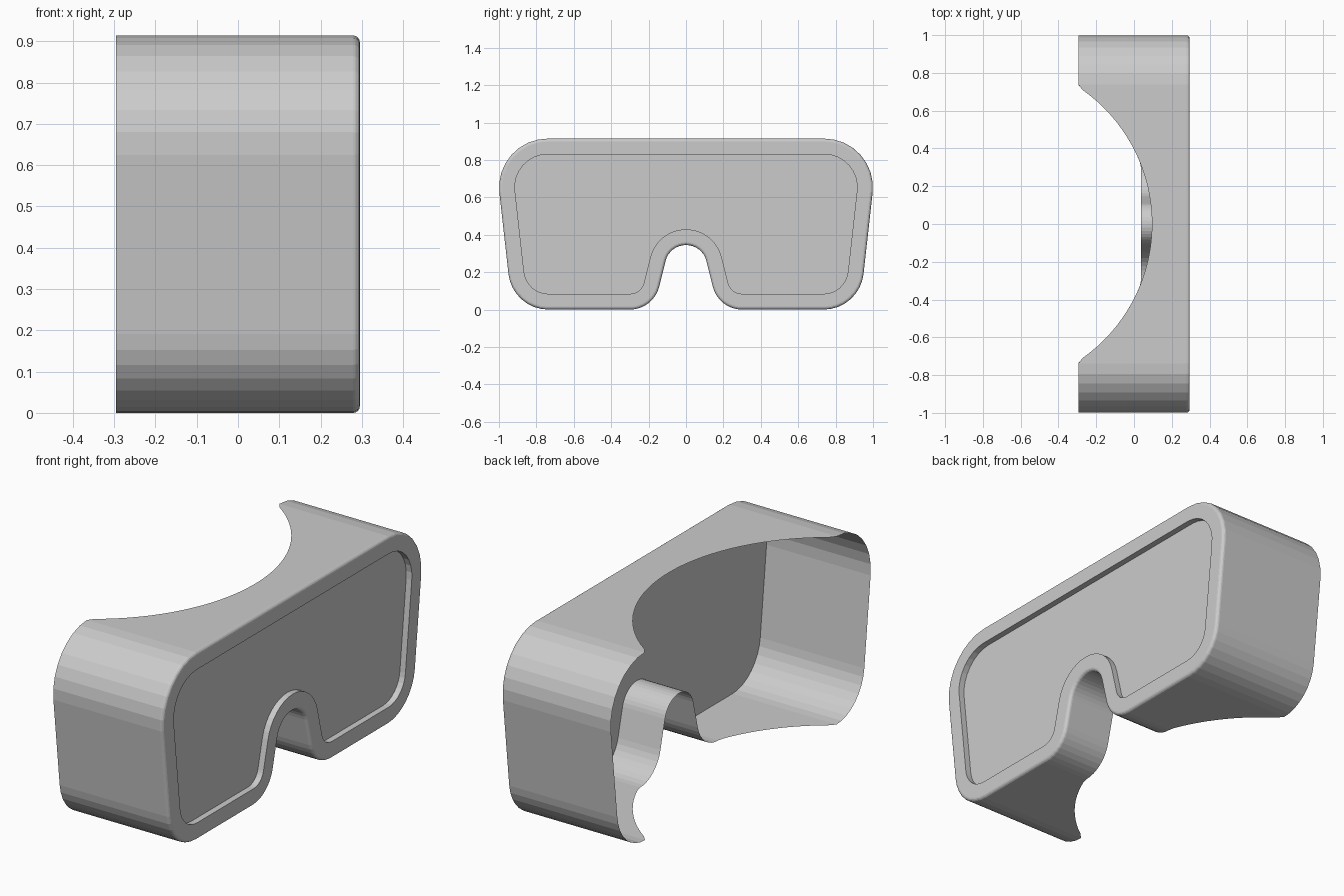
import bpy, math
from mathutils import Vector

if "Cube" in bpy.data.objects:
    bpy.data.objects.remove(bpy.data.objects["Cube"])

FRONT, BACK, BEVEL, LIP, RECESS = 0.295, -0.295, 0.016, 0.084, 0.03

# Goggle outline in the YZ plane: corner y, z, fillet radius (right half, then mirrored)
half = [(0.088, 0.345, 0.112), (0.174, 0.0, 0.161),
        (0.928, 0.0, 0.215), (1.03, 0.914, 0.26)]
corners = half + [(-y, z, r) for y, z, r in reversed(half)]


def rounded_outline(pts, seg=8, step=0.03):
    """Return (point, inward normal) pairs around a counter-clockwise filleted polygon."""
    arcs = []
    for i, (y, z, r) in enumerate(pts):
        p = Vector((y, z))
        a = (p - Vector(pts[i - 1][:2])).normalized()
        b = (Vector(pts[(i + 1) % len(pts)][:2]) - p).normalized()
        turn = math.atan2(a.x * b.y - a.y * b.x, a.dot(b))
        s = 1 if turn > 0 else -1
        n0 = Vector((-a.y, a.x))
        c = p - a * r * math.tan(abs(turn) / 2) + n0 * r * s
        arc = []
        for k in range(seg + 1):
            t = turn * k / seg
            n = Vector((n0.x * math.cos(t) - n0.y * math.sin(t),
                        n0.x * math.sin(t) + n0.y * math.cos(t)))
            arc.append((c - n * r * s, n))
        arcs.append(arc)
    out = []
    for i, arc in enumerate(arcs):
        out += arc
        p, n = arc[-1]
        q = arcs[(i + 1) % len(arcs)][0][0]
        count = max(1, math.ceil((q - p).length / step))
        out += [(p.lerp(q, k / count), n) for k in range(1, count)]
    return out


outline = rounded_outline(corners)


def back_x(p):
    """Rear edge: round forehead cut, with a straight edge across the nose bridge."""
    radius = 0.869
    x = 0.095 - radius + math.sqrt(max(0.0, radius ** 2 - p.x ** 2))
    if p.y < 0.5:
        x = min(x, 0.037)
    return max(BACK, x)


def loop(x, offset):
    return [(x, *(p + n * offset)) for p, n in outline]


def make_object(name, loops, cap=False):
    n = len(outline)
    verts = [v for lp in loops for v in lp]
    faces = [(r * n + i, r * n + (i + 1) % n, (r + 1) * n + (i + 1) % n, (r + 1) * n + i)
             for r in range(len(loops) - 1) for i in range(n)]
    if cap:
        faces.append(tuple(range(len(verts) - n, len(verts))))
    mesh = bpy.data.meshes.new(name)
    mesh.from_pydata(verts, [], faces)
    mesh.update()
    obj = bpy.data.objects.new(name, mesh)
    bpy.context.collection.objects.link(obj)
    return obj


# Thin outer shell with the face cut-out at the rear
make_object("goggle_shell", [[(back_x(p), p.x, p.y) for p, n in outline],
                             loop(FRONT - BEVEL, 0)])

# Rounded front rim and the step down to the panel
rim = []
for k in range(5):
    t = math.pi / 2 * k / 4
    rim.append(loop(FRONT - BEVEL + BEVEL * math.sin(t), BEVEL * (1 - math.cos(t))))
rim += [loop(FRONT, LIP), loop(FRONT - RECESS, LIP)]
make_object("front_rim", rim)

# Recessed front panel
make_object("front_panel", [loop(FRONT - RECESS, 0)], cap=True)
